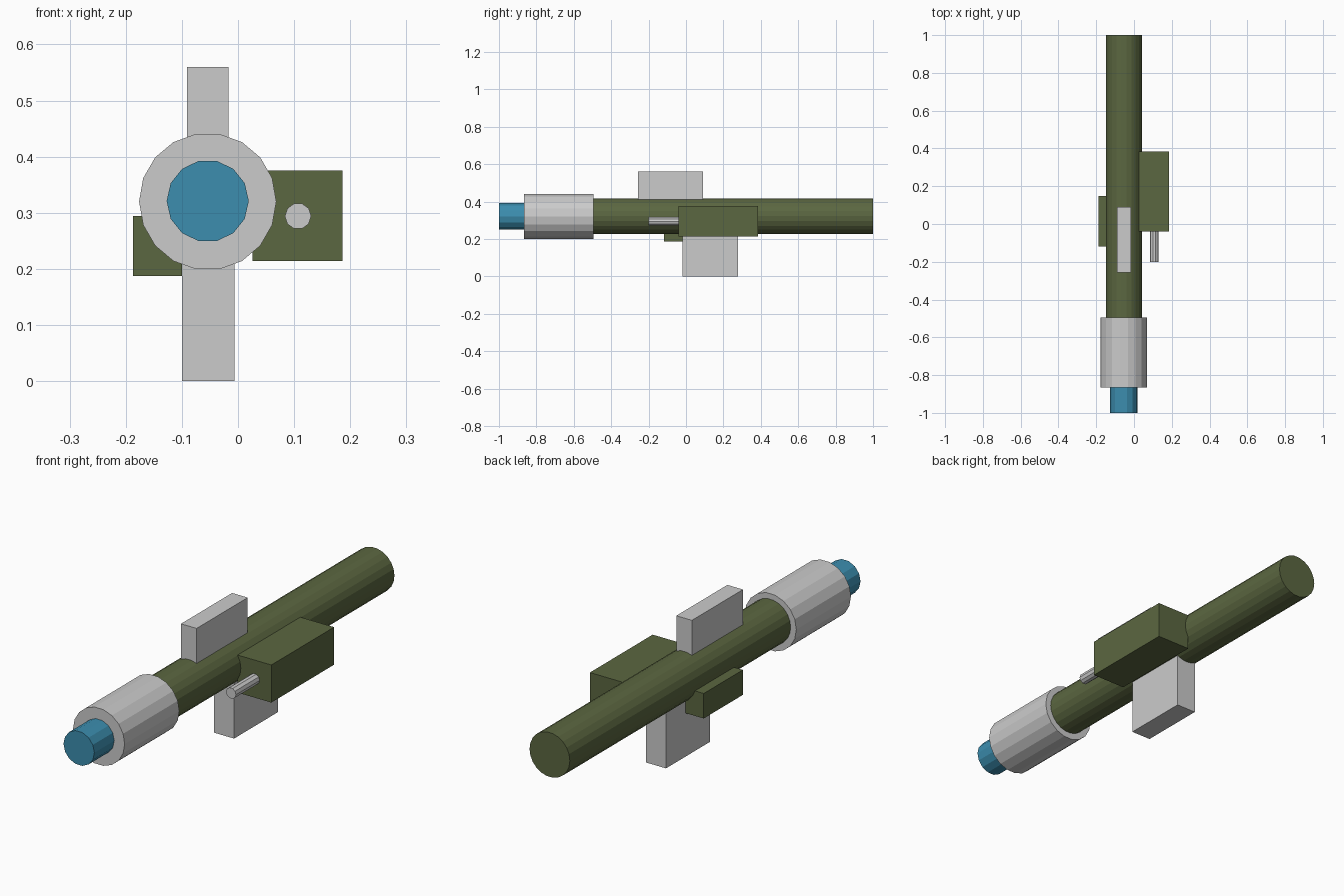
import bpy, bmesh
from math import sin, cos, tau

if "Cube" in bpy.data.objects:
    bpy.data.objects.remove(bpy.data.objects["Cube"])


def material(name, rgb):
    m = bpy.data.materials.new(name)
    m.diffuse_color = (*rgb, 1)
    m.use_nodes = True
    m.node_tree.nodes["Principled BSDF"].inputs["Base Color"].default_value = m.diffuse_color
    return m


def prism(name, outline, y0, y1, mat=None):
    """Extrude a closed x/z outline along y from y0 to y1."""
    bm = bmesh.new()
    face = bm.faces.new([bm.verts.new((x, y0, z)) for x, z in outline])
    ext = bmesh.ops.extrude_face_region(bm, geom=[face], use_keep_orig=True)
    moved = [g for g in ext["geom"] if isinstance(g, bmesh.types.BMVert)]
    bmesh.ops.translate(bm, verts=moved, vec=(0, y1 - y0, 0))
    bmesh.ops.recalc_face_normals(bm, faces=bm.faces)
    me = bpy.data.meshes.new(name)
    bm.to_mesh(me)
    bm.free()
    if mat:
        me.materials.append(mat)
    ob = bpy.data.objects.new(name, me)
    bpy.context.collection.objects.link(ob)
    return ob


def cylinder(name, cx, cz, r, sides, y0, y1, mat=None):
    ring = [(cx + r * cos(tau * i / sides), cz + r * sin(tau * i / sides))
            for i in range(sides)]
    return prism(name, ring, y0, y1, mat)


def box(name, x0, x1, y0, y1, z0, z1, mat=None):
    return prism(name, [(x0, z0), (x1, z0), (x1, z1), (x0, z1)], y0, y1, mat)


olive = material("olive", (0.105, 0.135, 0.052))
blue = material("blue", (0.045, 0.27, 0.43))
AX, AZ = -0.054, 0.32   # tube axis

# Launch tube, front sleeve and protruding tip
cylinder("main_tube", AX, AZ + 0.002, 0.0955, 22, -0.6, 1.0, olive)
cylinder("front_sleeve", AX, AZ, 0.1223, 18, -0.865, -0.495)
cylinder("front_tip", AX, AZ + 0.001, 0.0732, 14, -1.0, -0.8, blue)

# Top carrying block and lower grip
box("top_block", -0.091, -0.017, -0.256, 0.09, 0.39, 0.56)
box("lower_grip", -0.1, -0.006, -0.018, 0.278, 0.0, 0.27)

# Side housings and sight rod
box("right_housing", 0.026, 0.186, -0.04, 0.385, 0.214, 0.375, olive)
box("left_housing", -0.187, -0.1, -0.118, 0.147, 0.187, 0.294, olive)
cylinder("sight_rod", 0.107, 0.294, 0.0235, 10, -0.2, 0.0)
